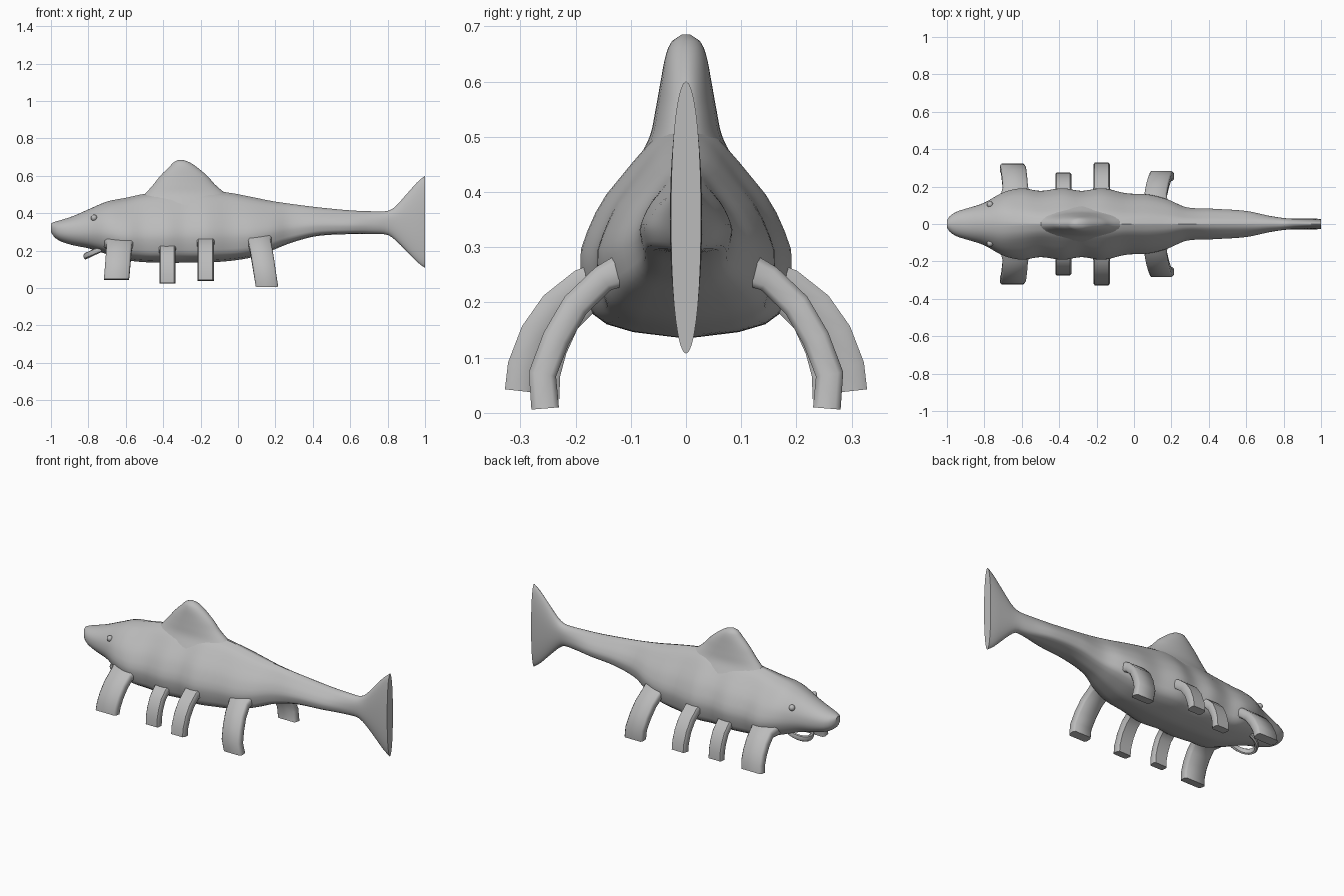
import bpy, bmesh, math
from mathutils import Vector

if "Cube" in bpy.data.objects:
    bpy.data.objects.remove(bpy.data.objects["Cube"])

grey = bpy.data.materials.new("plain grey")
grey.diffuse_color = (0.5, 0.5, 0.5, 1)
grey.use_nodes = True
grey.node_tree.nodes["Principled BSDF"].inputs["Base Color"].default_value = grey.diffuse_color


def finish(obj, mirror=False, angle=40):
    obj.data.materials.append(grey)
    if mirror:
        m = obj.modifiers.new("mirror", 'MIRROR')
        m.use_axis = (False, True, False)
        m.use_clip = False
        m.use_mirror_merge = False
    bpy.ops.object.select_all(action='DESELECT')
    obj.select_set(True)
    bpy.context.view_layer.objects.active = obj
    bpy.ops.object.shade_smooth_by_angle(angle=math.radians(angle))


def loft(name, rings, mirror=False, angle=40):
    """Skin a list of equal-length closed rings and cap both ends."""
    bm = bmesh.new()
    vs = [[bm.verts.new(p) for p in r] for r in rings]
    n = len(vs[0])
    for a, b in zip(vs, vs[1:]):
        for i in range(n):
            j = (i + 1) % n
            bm.faces.new((a[i], a[j], b[j], b[i]))
    bm.faces.new(vs[0])
    bm.faces.new(vs[-1])
    bmesh.ops.recalc_face_normals(bm, faces=bm.faces)
    me = bpy.data.meshes.new(name)
    bm.to_mesh(me)
    bm.free()
    obj = bpy.data.objects.new(name, me)
    bpy.context.collection.objects.link(obj)
    finish(obj, mirror, angle)
    return obj


def curve(rows, x, k):
    """Smooth interpolation of column k over column 0."""
    n = len(rows)
    x = min(max(x, rows[0][0]), rows[-1][0])
    i = next(q for q in range(n - 1) if x <= rows[q + 1][0])

    def slope(q):
        a, b = rows[max(q - 1, 0)], rows[min(q + 1, n - 1)]
        return (b[k] - a[k]) / (b[0] - a[0])
    h = rows[i + 1][0] - rows[i][0]
    t = (x - rows[i][0]) / h
    return ((2*t**3 - 3*t*t + 1) * rows[i][k] + (t**3 - 2*t*t + t) * h * slope(i)
            + (3*t*t - 2*t**3) * rows[i + 1][k] + (t**3 - t*t) * h * slope(i + 1))


# Body stations: x, top, bottom, half width, amount of pear shape
BODY = [(-1, .345, .30, .02, 0), (-.985, .352, .275, .042, 0), (-.95, .362, .25, .065, 0),
        (-.88, .385, .228, .088, .1), (-.8, .42, .212, .115, .3), (-.7, .462, .18, .17, .6),
        (-.6, .482, .15, .192, .9), (-.5, .503, .138, .178, 1), (-.38, .515, .135, .192, 1),
        (-.28, .52, .135, .178, 1), (-.17, .523, .136, .192, 1), (-.04, .508, .145, .165, 1),
        (.08, .485, .165, .158, 1), (.18, .465, .2, .132, 1), (.28, .45, .24, .09, 1),
        (.42, .432, .277, .082, 1), (.6, .415, .288, .07, .9), (.72, .41, .288, .045, .4),
        (.8, .412, .284, .032, 0), (.84, .434, .257, .029, 0), (.9, .5, .198, .029, 0),
        (.96, .567, .137, .029, 0), (1, .60, .107, .027, 0)]
# Pear-shaped half section: height fraction, width fraction
PEAR = [(0, 0), (.03, .5), (.09, .83), (.2, .94), (.38, 1), (.5, .93),
        (.65, .78), (.78, .57), (.88, .4), (.96, .22), (1, 0)]


def half_width(x, t):
    w, p = curve(BODY, x, 3), curve(BODY, x, 4)
    oval = (max(0, 1 - abs(2 * t - 1) ** 2.3)) ** .5
    return max(0, w * (p * curve(PEAR, t, 1) + (1 - p) * oval))


def body_ring(x):
    top, bot = curve(BODY, x, 1), curve(BODY, x, 2)
    ts = [(1 - math.cos(math.pi * i / 18)) / 2 for i in range(19)]
    pts = [(t, half_width(x, t)) for t in ts]
    pts += [(t, -w) for t, w in pts[-2:0:-1]]
    return [(x, w, bot + t * (top - bot)) for t, w in pts]


xs = [-1, -.995, -.985, -.97] + [-.95 + 1.95 * i / 90 for i in range(91)]
loft("body_and_tail", [body_ring(x) for x in xs])

# Dorsal fin: z, front x, rear x, half width
FIN = [(.40, -.60, .03, .12), (.45, -.55, .0, .092), (.50, -.50, -.06, .066), (.55, -.455, -.12, .055),
       (.60, -.415, -.165, .046), (.65, -.365, -.225, .036), (.675, -.34, -.265, .024),
       (.685, -.318, -.295, .008)]


def fin_ring(z):
    a, b, w = (curve(FIN, z, k) for k in (1, 2, 3))
    return [((a + b) / 2 + (b - a) / 2 * math.cos(u), w * math.sin(u), z)
            for u in (2 * math.pi * i / 32 for i in range(32))]


loft("dorsal_fin", [fin_ring(.40 + .285 * i / 24) for i in range(25)])


# Legs: bent slabs swept along a path in y and z
def leg(name, path, x_root, x_tip, width, thick):
    rings = []
    n = len(path)
    for i, p in enumerate(path):
        a, b = Vector(path[max(i - 1, 0)]), Vector(path[min(i + 1, n - 1)])
        d = (b - a).normalized()
        nrm = Vector((-d.y, d.x))
        f = i / (n - 1)
        xc = x_root + (x_tip - x_root) * f
        flare = 1.3 if i == 0 else 1
        hw, ht = width / 2 * flare, thick / 2 * flare
        ring = []
        for u, v in ((-1, -.6), (-.85, -1), (.85, -1), (1, -.6), (1, .6), (.85, 1), (-.85, 1), (-1, .6)):
            q = Vector(p) + nrm * ht * v
            ring.append((xc + hw * u, q.x, max(q.y, 0)))
        rings.append(ring)
    loft(name, rings, mirror=True, angle=50)


leg("front_legs", [(.13, .24), (.19, .225), (.235, .185), (.27, .135), (.292, .085), (.297, .045)],
    -.63, -.65, .135, .052)
leg("second_legs", [(.13, .215), (.18, .2), (.215, .165), (.238, .115), (.25, .07), (.252, .025)],
    -.378, -.378, .086, .045)
leg("third_legs", [(.13, .25), (.19, .235), (.24, .195), (.275, .145), (.298, .085), (.303, .04)],
    -.173, -.173, .088, .05)
leg("rear_legs", [(.09, .27), (.15, .243), (.2, .195), (.235, .135), (.26, .07), (.255, .008)],
    .105, .155, .12, .05)

# Eyes
bm = bmesh.new()
bmesh.ops.create_uvsphere(bm, u_segments=16, v_segments=10, radius=.017)
ex, ez = -.77, .375
t = (ez - curve(BODY, ex, 2)) / (curve(BODY, ex, 1) - curve(BODY, ex, 2))
bmesh.ops.translate(bm, verts=bm.verts, vec=(ex, half_width(ex, t), ez))
me = bpy.data.meshes.new("eyes")
bm.to_mesh(me)
bm.free()
eyes = bpy.data.objects.new("eyes", me)
bpy.context.collection.objects.link(eyes)
finish(eyes, mirror=True)

# Lower jaw: thin U-shaped band hanging under the mouth
jaw = []
for i in range(17):
    u = math.pi * (i / 16 - .5)
    c = Vector((-.73 - .085 * math.cos(u), .075 * math.sin(u), .21 - .04 * math.cos(u)))
    out = Vector((-math.cos(u), math.sin(u), 0))
    jaw.append([c + out * .012 * math.cos(v) + Vector((0, 0, .018 * math.sin(v)))
                for v in (2 * math.pi * k / 8 for k in range(8))])
loft("lower_jaw", jaw)
